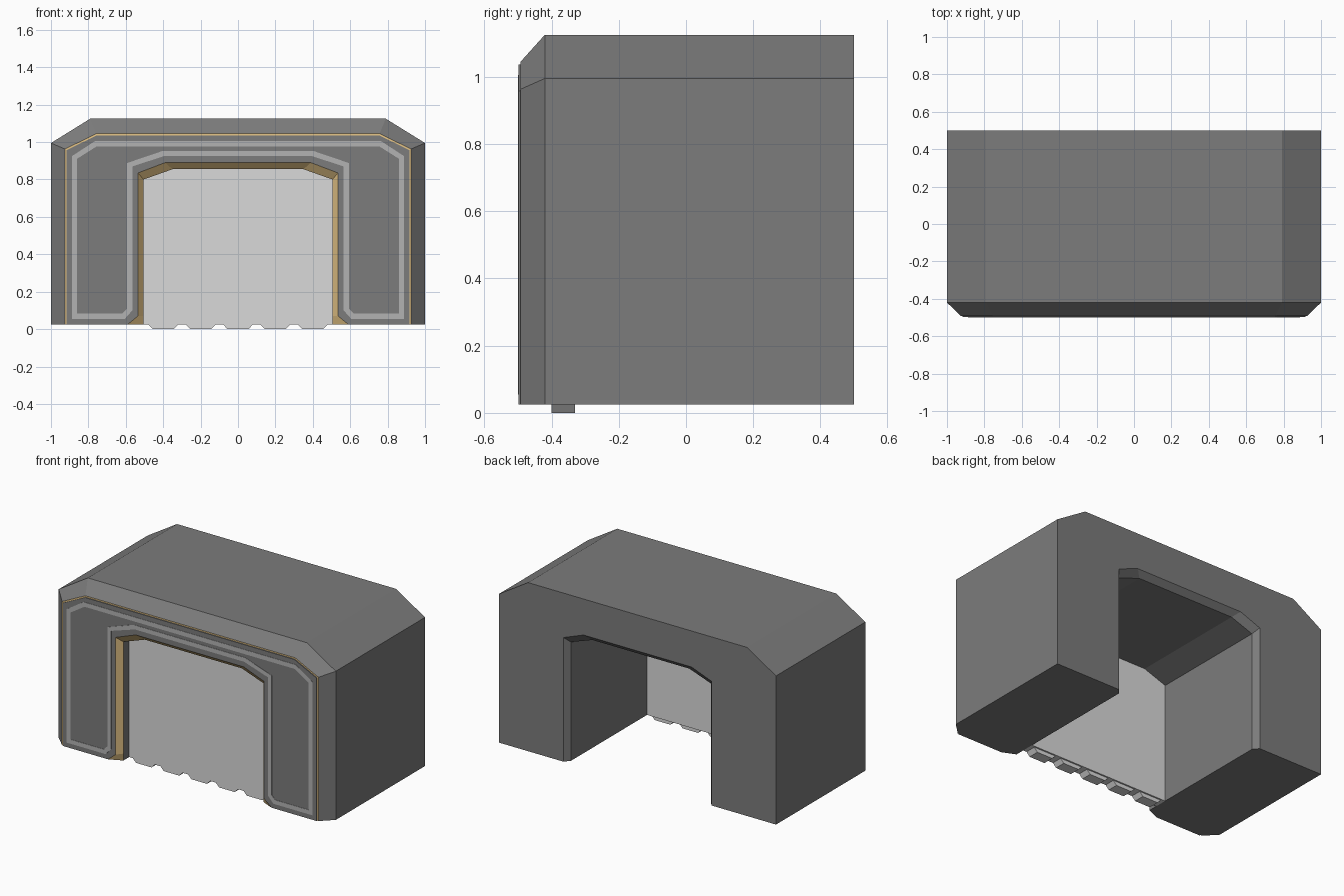
import bpy, bmesh

cube = bpy.data.objects.get("Cube")
if cube:
    bpy.data.objects.remove(cube, do_unlink=True)


def material(name, rgb):
    m = bpy.data.materials.new(name)
    m.use_nodes = True
    m.diffuse_color = (*rgb, 1)
    m.node_tree.nodes["Principled BSDF"].inputs["Base Color"].default_value = (*rgb, 1)
    return m


grey = material("dark grey", (0.2, 0.2, 0.2))
gold = material("gold trim", (0.85, 0.6, 0.26))
silver = material("silver band", (0.45, 0.45, 0.45))
pale = material("pale door grey", (0.7, 0.7, 0.7))


def mirror(pts):
    return [(-x, z) for x, z in reversed(pts)]


def finish(bm, name, mats):
    bmesh.ops.recalc_face_normals(bm, faces=bm.faces)
    mesh = bpy.data.meshes.new(name)
    bm.to_mesh(mesh)
    bm.free()
    for m in mats:
        mesh.materials.append(m)
    ob = bpy.data.objects.new(name, mesh)
    bpy.context.collection.objects.link(ob)
    return ob


def ring(bm, pts, y):
    return [bm.verts.new((x, y, z)) for x, z in pts]


def bridge(bm, a, b, closed=True, mat=0):
    n = len(a)
    for i in range(n if closed else n - 1):
        j = (i + 1) % n
        bm.faces.new((a[i], a[j], b[j], b[i])).material_index = mat


def prism(name, pts, y0, y1, mat):
    bm = bmesh.new()
    a, b = ring(bm, pts, y0), ring(bm, pts, y1)
    bm.faces.new(a)
    bm.faces.new(b)
    bridge(bm, a, b)
    return finish(bm, name, [mat])


# Arch shell: half profiles run from the foot up to the roof
FOOT, KNEE = 0.025, 0.07


def half(x, shoulder, top, foot_x=None):
    return [(foot_x or x, FOOT), (x, KNEE), (x, shoulder), top]


outer = half(1, 0.995, (0.79, 1.125))
rim = half(0.925, 0.963, (0.757, 1.045))
panel = half(0.916, 0.957, (0.755, 1.036))
mouth = half(0.535, 0.835, (0.39, 0.89), foot_x=0.59)
tunnel = half(0.505, 0.8, (0.35, 0.855))
back_mouth = half(0.535, 0.835, (0.39, 0.89))

# Each station: profile, depth, material of the strip that follows
stations = [
    (outer, 0.5, 0), (outer, -0.42, 0), (rim, -0.492, 1), (panel, -0.492, 0),
    (panel, -0.498, 0), (mouth, -0.498, 1), (tunnel, -0.46, 0),
    (tunnel, 0.465, 0), (back_mouth, 0.5, 0),
]
bm = bmesh.new()
loops = [ring(bm, p + mirror(p), y) for p, y, _ in stations]
for k, (_, _, mat) in enumerate(stations):
    bridge(bm, loops[k], loops[(k + 1) % len(loops)], closed=False, mat=mat)
for end in (0, -1):
    bm.faces.new([loop[end] for loop in loops])
finish(bm, "arch_shell", [grey, gold])


# Silver band running around the front panel
def band_loop(over, under):
    return over + mirror(over) + mirror(under) + under


edge = band_loop([(0.888, 0.055), (0.888, 0.925), (0.765, 1.005)],
                 [(0.395, 0.925), (0.565, 0.87), (0.565, 0.1), (0.605, 0.055)])
inset = band_loop([(0.86, 0.083), (0.86, 0.911), (0.757, 0.976)],
                  [(0.402, 0.953), (0.593, 0.888), (0.593, 0.11), (0.618, 0.083)])
bm = bmesh.new()
rings = [ring(bm, p, y) for p, y in
         ((edge, -0.4975), (edge, -0.5), (inset, -0.5), (inset, -0.4975))]
for k in range(4):
    bridge(bm, rings[k], rings[(k + 1) % 4])
finish(bm, "front_band", [silver])

# Door slab closing the tunnel
prism("door", tunnel + mirror(tunnel), -0.40, -0.32, pale)

# Tapered teeth under the door
for i in range(5):
    c = (i - 2) * 0.2
    prism(f"door_tooth_{i + 1}",
          [(c - 0.08, FOOT), (c + 0.08, FOOT), (c + 0.056, 0), (c - 0.056, 0)],
          -0.40, -0.33, pale)
